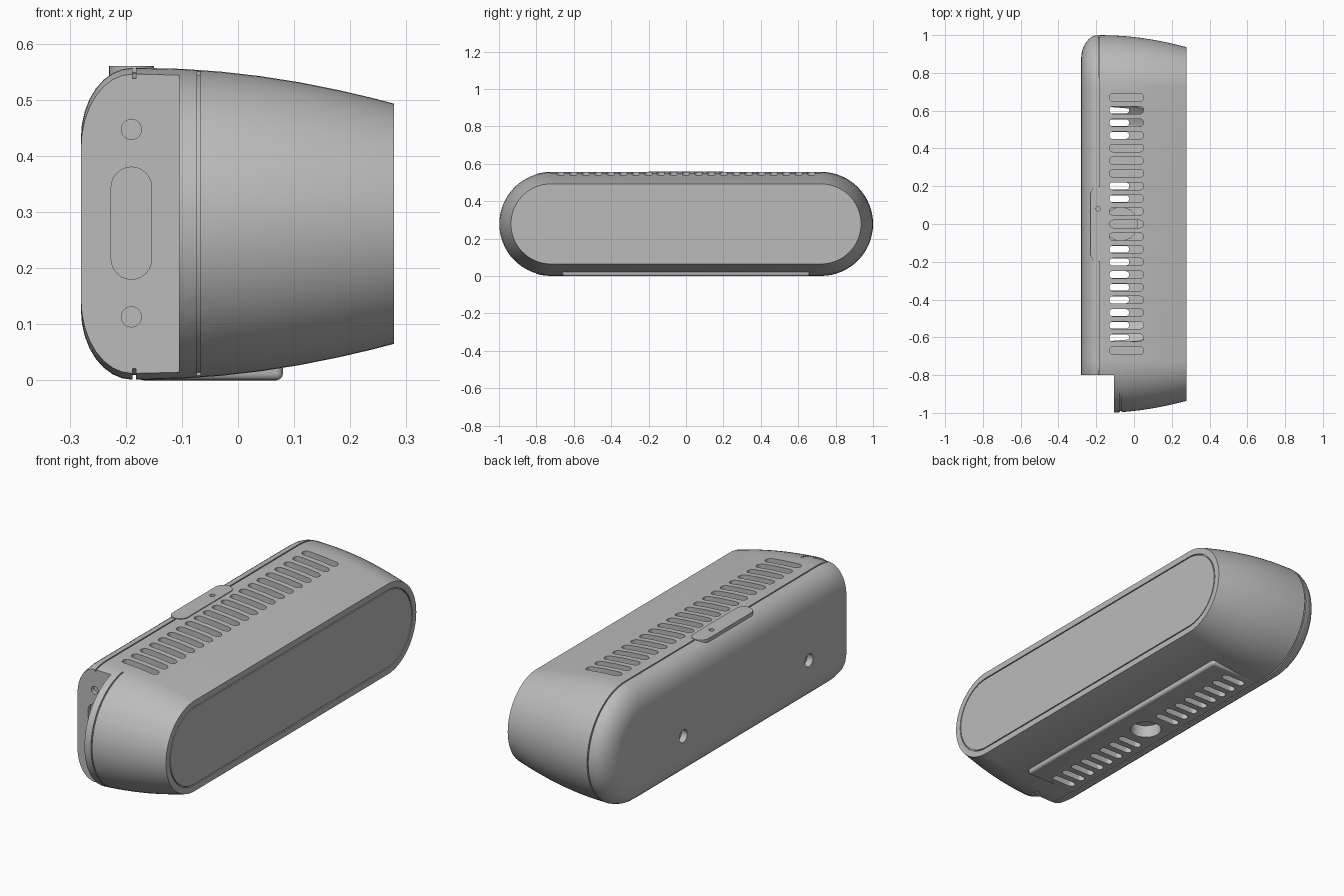
import bpy, bmesh
from math import pi, cos, sin, sqrt, radians

if "Cube" in bpy.data.objects:
    bpy.data.objects.remove(bpy.data.objects["Cube"], do_unlink=True)

grey = bpy.data.materials.new("casing_grey")
grey.use_nodes = True
grey.diffuse_color = (0.5, 0.5, 0.5, 1)
for node in grey.node_tree.nodes:
    if node.type == 'BSDF_PRINCIPLED':
        node.inputs["Base Color"].default_value = (0.5, 0.5, 0.5, 1)

MID = 0.279      # height of the long axis
STRAIGHT = 0.722  # half length of the straight sides


def stadium(half, r, n):
    """Outline with two straight sides along u and two round ends."""
    return [(side * (half + r * cos(a)), side * r * sin(a))
            for side in (1, -1)
            for a in (-pi / 2 + pi * k / n for k in range(n + 1))]


def loft(bm, sections, place, n=12, ring=False):
    """Join stadium sections (half, radius, depth) into a closed solid."""
    rows = [[bm.verts.new(place(u, v, w)) for u, v in stadium(h, r, n)]
            for h, r, w in sections]
    pairs = list(zip(rows, rows[1:]))
    if ring:
        pairs.append((rows[-1], rows[0]))
    else:
        bm.faces.new(rows[0])
        bm.faces.new(rows[-1])
    for a, b in pairs:
        for i in range(len(a)):
            j = (i + 1) % len(a)
            bm.faces.new((a[i], a[j], b[j], b[i]))


def along_x(u, v, w):
    return (w, u, MID + v)


def finish(bm, name):
    bmesh.ops.remove_doubles(bm, verts=bm.verts, dist=0.00001)
    bmesh.ops.recalc_face_normals(bm, faces=bm.faces)
    mesh = bpy.data.meshes.new(name)
    bm.to_mesh(mesh)
    bm.free()
    ob = bpy.data.objects.new(name, mesh)
    bpy.context.collection.objects.link(ob)
    mesh.materials.append(grey)
    return ob


def box(name, x, y, z):
    bm = bmesh.new()
    bmesh.ops.create_cube(bm, size=1)
    for v in bm.verts:
        v.co = [lo + (c + 0.5) * (hi - lo) for c, (lo, hi) in zip(v.co, (x, y, z))]
    return finish(bm, name)


def activate(ob):
    bpy.ops.object.select_all(action='DESELECT')
    ob.select_set(True)
    bpy.context.view_layer.objects.active = ob


def bevel(ob, width):
    activate(ob)
    mod = ob.modifiers.new("bevel", 'BEVEL')
    mod.width, mod.segments = width, 4
    bpy.ops.object.modifier_apply(modifier=mod.name)


def cut(ob, cutter):
    activate(ob)
    mod = ob.modifiers.new("cut", 'BOOLEAN')
    mod.operation, mod.solver, mod.object = 'DIFFERENCE', 'EXACT', cutter
    bpy.ops.object.modifier_apply(modifier=mod.name)


# Main casing: rounded back, seam groove, then a taper to the front panel
sections = []
for k in range(9):
    t = cos(pi / 2 * k / 8)
    sections.append((STRAIGHT, 0.278 - 0.125 * (1 - sqrt(1 - t * t)), -0.188 - 0.092 * t))
sections += [(STRAIGHT, 0.270, -0.188), (STRAIGHT, 0.270, -0.182)]
sections += [(STRAIGHT, r, x) for x, r in (
    (-0.182, 0.278), (-0.10, 0.276), (-0.03, 0.271), (0.04, 0.263),
    (0.11, 0.252), (0.18, 0.238), (0.24, 0.224), (0.278, 0.214))]
bm = bmesh.new()
loft(bm, sections, along_x, n=32)
casing = finish(bm, "casing")

# Hollow inside
bm = bmesh.new()
loft(bm, [(0.45, 0.22, -0.24), (0.45, 0.25, -0.18), (0.45, 0.24, 0.02), (0.45, 0.20, 0.25)],
     along_x)
cavity = finish(bm, "cavity_cutter")

# Connector notch at the front end
notch = box("notch_cutter", (-0.4, -0.105), (-1.1, -0.8), (-0.1, 0.7))

# Seam of the front end cap: only the round end of a ring is kept
bm = bmesh.new()
loft(bm, [(STRAIGHT, 0.268, -0.073), (STRAIGHT, 0.3, -0.073),
          (STRAIGHT, 0.3, -0.067), (STRAIGHT, 0.268, -0.067)], along_x, n=32, ring=True)
bmesh.ops.bisect_plane(bm, geom=bm.verts[:] + bm.edges[:] + bm.faces[:],
                       plane_co=(0, -0.76, 0), plane_no=(0, 1, 0), clear_outer=True)
bmesh.ops.holes_fill(bm, edges=[e for e in bm.edges if e.is_boundary])
seam = finish(bm, "seam_cutter")

# Fine openings share one cutter
bm = bmesh.new()


def slot(x, y, half, r, z0, z1):
    loft(bm, [(half, r, z0), (half, r, z1)], lambda u, v, w: (x + u, y + v, w))


for i in range(-10, 11):
    y = i * 0.067
    slot(-0.04, y, 0.071, 0.02, 0.45, 0.65)          # top vents
    if 2 <= abs(i) <= 9:
        slot(-0.087, y, 0.044, 0.018, -0.1, 0.1)     # bottom vents
slot(-0.07, 0, 0, 0.07, -0.1, 0.06)                  # mount hole
slot(-0.19, 0.08, 0, 0.012, 0.54, 0.65)              # indicator hole
for y in (0.42, -0.52):                              # back screw holes
    loft(bm, [(0, 0.03, -0.3), (0, 0.03, -0.25)],
         lambda u, v, w: (w, y + u, 0.21 + v))
for z, half, r in ((0.447, 0, 0.018), (0.28, 0.064, 0.036), (0.113, 0, 0.018)):
    loft(bm, [(half, r, -0.83), (half, r, -0.78)],   # sockets in the notch
         lambda u, v, w: (-0.19 + v, w, z + u))
loft(bm, [(STRAIGHT, 0.180, 0.270), (STRAIGHT, 0.180, 0.3),
          (STRAIGHT, 0.185, 0.3), (STRAIGHT, 0.185, 0.270)],
     along_x, n=32, ring=True)                       # front panel outline
details = finish(bm, "detail_cutter")

for cutter in (cavity, notch, seam, details):
    cut(casing, cutter)

# Foot pad under the body
foot_pad = box("foot_pad", (-0.18, 0.08), (-0.66, 0.66), (0, 0.05))
bevel(foot_pad, 0.012)
cut(foot_pad, details)

# Hatch on the top rear edge
bm = bmesh.new()
loft(bm, [(0.16, 0.04, 0.53), (0.16, 0.04, 0.56)], lambda u, v, w: (-0.19 + v, u, w))
hatch = finish(bm, "top_hatch")
cut(hatch, details)

# Inner parts seen through the vents
bm = bmesh.new()
loft(bm, [(0, 0.09, 0.045), (0, 0.09, 0.09)], lambda u, v, w: (-0.07 + u, v, w), n=16)
socket = finish(bm, "mount_socket")
cut(socket, details)
inner_block = box("inner_block", (-0.16, 0.05), (0.235, 0.435), (0.06, 0.2))

for cutter in (cavity, notch, seam, details):
    bpy.data.objects.remove(cutter, do_unlink=True)

for ob in (casing, foot_pad, hatch, socket):
    activate(ob)
    bpy.ops.object.shade_smooth_by_angle(angle=radians(30))
